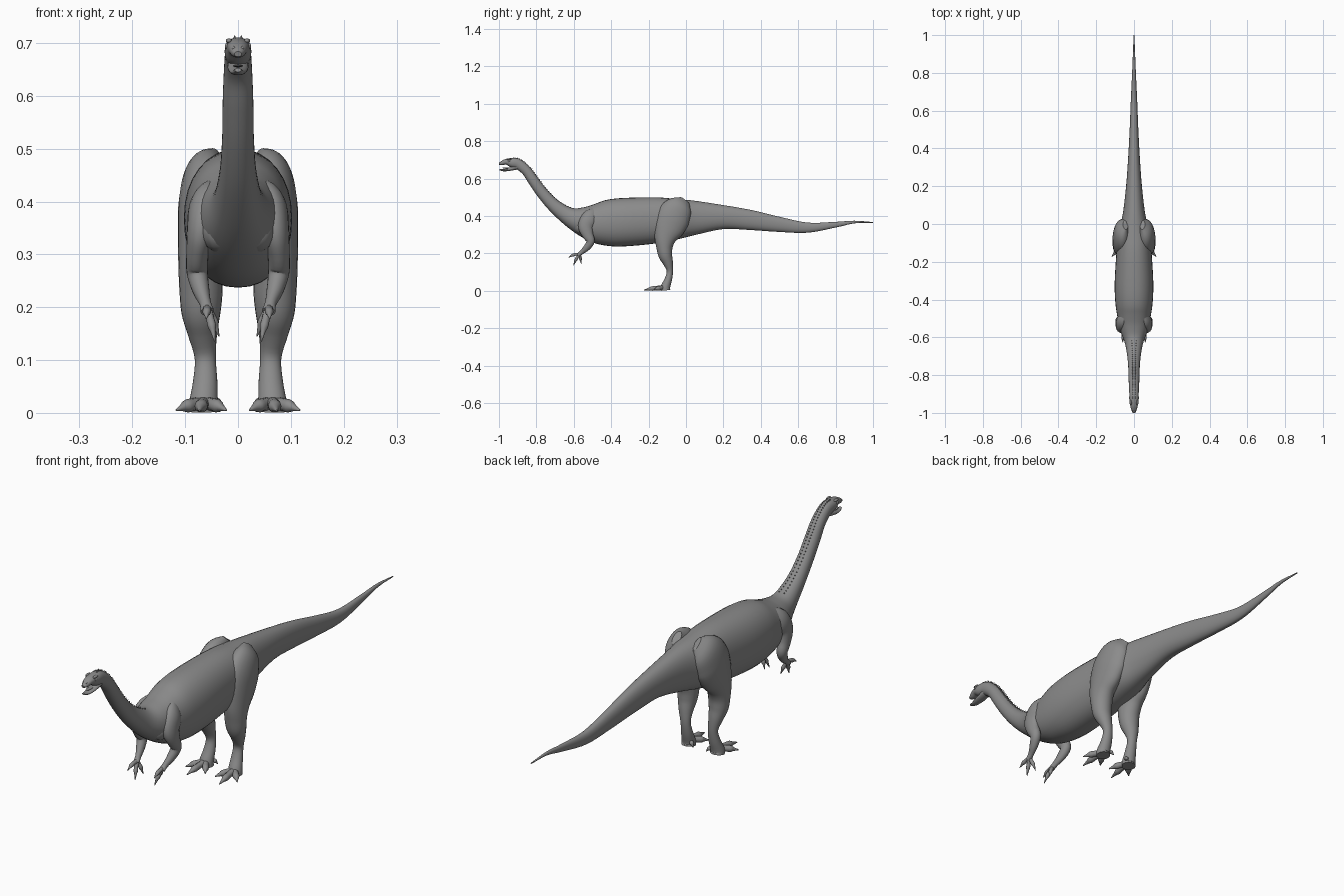
import bpy
import bmesh
import math
from mathutils import Vector, Matrix

cube = bpy.data.objects.get("Cube")
if cube:
    bpy.data.objects.remove(cube, do_unlink=True)

GREY = (0.26, 0.26, 0.26, 1.0)
hide = bpy.data.materials.new("hide_grey")
hide.use_nodes = True
hide.diffuse_color = GREY
bsdf = hide.node_tree.nodes["Principled BSDF"]
bsdf.inputs["Base Color"].default_value = GREY
bsdf.inputs["Roughness"].default_value = 0.7


def finish(name, bm):
    bmesh.ops.recalc_face_normals(bm, faces=bm.faces)
    for face in bm.faces:
        face.smooth = len(face.verts) <= 4
    mesh = bpy.data.meshes.new(name)
    bm.to_mesh(mesh)
    bm.free()
    mesh.materials.append(hide)
    obj = bpy.data.objects.new(name, mesh)
    bpy.context.collection.objects.link(obj)
    return obj


def spline(stations, steps):
    """Smooth interpolation through stations of any dimension."""
    pts = [Vector(s) for s in stations]
    pts = [2 * pts[0] - pts[1]] + pts + [2 * pts[-1] - pts[-2]]
    out = []
    for a, b, c, d in zip(pts, pts[1:], pts[2:], pts[3:]):
        for i in range(steps):
            t = i / steps
            out.append(0.5 * (2 * b + (c - a) * t
                              + (2 * a - 5 * b + 4 * c - d) * t ** 2
                              + (3 * b - a - 3 * c + d) * t ** 3))
    out.append(pts[-2])
    return out


def frames(stations, steps):
    """Centre, sideways axis, upward axis and two radii along a path."""
    rows = spline(stations, steps)
    centres = [Vector(r[:3]) for r in rows]
    result = []
    for i, r in enumerate(rows):
        ahead = centres[min(i + 1, len(rows) - 1)] - centres[max(i - 1, 0)]
        ahead.normalize()
        side = Vector((1, 0, 0))
        side = (side - ahead * side.dot(ahead)).normalized()
        up = side.cross(ahead)
        result.append((centres[i], side, up, max(r[3], 0.001), max(r[4], 0.001)))
    return result


def tube(name, stations, sides=20, steps=4, power=1.0):
    """Loft of oval rings; stations are (x, y, z, half width, half depth)."""
    bm = bmesh.new()
    rings = []
    for centre, side, up, w, h in frames(stations, steps):
        ring = []
        for k in range(sides):
            a = math.tau * k / sides
            c, s = math.cos(a), math.sin(a)
            u = math.copysign(abs(c) ** power, c) * w
            v = math.copysign(abs(s) ** power, s) * h
            ring.append(bm.verts.new(centre + side * u + up * v))
        rings.append(ring)
    for r0, r1 in zip(rings, rings[1:]):
        for k in range(sides):
            n = (k + 1) % sides
            bm.faces.new((r0[k], r0[n], r1[n], r1[k]))
    bm.faces.new(rings[0])
    bm.faces.new(rings[-1])
    return finish(name, bm)


def digit(name, base, tip, radius, lift):
    """Tapering toe or finger that arches and ends in a claw."""
    base, tip = Vector(base), Vector(tip)
    rows = []
    for t, size in ((0, 1), (0.35, 0.85), (0.6, 0.9), (0.75, 0.55), (1, 0.12)):
        p = base.lerp(tip, t)
        p.z += lift * math.sin(math.pi * t)
        rows.append((*p, radius * size, radius * size))
    tube(name, rows, sides=10, steps=3)


def ball(name, centre, size):
    bm = bmesh.new()
    bmesh.ops.create_uvsphere(
        bm, u_segments=12, v_segments=8, radius=1,
        matrix=Matrix.LocRotScale(Vector(centre), None, Vector(size)))
    finish(name, bm)


# Tail, torso, neck and upper head: (y, z, half width, half height)
profile = [
    (1.0, .366, .002, .002), (.9, .368, .006, .007), (.8, .354, .01, .015),
    (.65, .338, .017, .027), (.5, .355, .023, .04), (.35, .378, .031, .053),
    (.2, .394, .042, .064), (.05, .391, .06, .091), (-.05, .384, .085, .108),
    (-.15, .378, .093, .122), (-.3, .369, .102, .129), (-.4, .364, .1, .126),
    (-.48, .362, .09, .108), (-.56, .374, .073, .076), (-.63, .4, .048, .049),
    (-.705, .455, .035, .036), (-.767, .522, .03, .031),
    (-.815, .588, .029, .029), (-.853, .642, .027, .027),
    (-.896, .677, .025, .028), (-.93, .685, .025, .026),
    (-.96, .69, .02, .016), (-.985, .683, .014, .011), (-1.0, .679, .007, .005),
]
spine = [(0, *row) for row in profile]
tube("body", spine, sides=32, steps=5, power=0.92)

# Lower jaw, hanging open
tube("lower_jaw", [(0, -.9, .662, .02, .013), (0, -.94, .651, .019, .009),
                   (0, -.975, .645, .013, .006), (0, -.998, .649, .006, .004)])
ball("tongue", (0, -.958, .657), (.009, .025, .003))

# Two rows of small scutes down the back of the neck
bm = bmesh.new()
for centre, side, up, w, h in frames(spine, 6):
    if -.93 < centre.y < -.64:
        out = up if up.z > 0 else -up
        for s in (-1, 1):
            spot = centre + out * h * 0.95 + side * s * w * 0.25
            turn = out.to_track_quat('Z', 'Y')
            bmesh.ops.create_cone(
                bm, segments=6, radius1=.004, radius2=.001, depth=.01,
                cap_ends=True, matrix=Matrix.LocRotScale(spot, turn, None))
finish("neck_scutes", bm)

# Limbs and facial details: (x, y, z, half width, half depth)
leg = [
    (.045, -.005, .482, .014, .03), (.058, -.03, .45, .04, .07),
    (.064, -.065, .4, .048, .09), (.07, -.09, .34, .044, .083),
    (.072, -.11, .285, .041, .06), (.07, -.115, .235, .041, .044),
    (.07, -.11, .19, .037, .037), (.067, -.096, .15, .028, .027),
    (.062, -.086, .105, .02, .017), (.062, -.095, .06, .023, .02),
    (.065, -.11, .02, .027, .025), (.065, -.11, .003, .028, .026),
]
arm = [
    (.045, -.47, .42, .015, .03), (.06, -.51, .39, .031, .046),
    (.07, -.535, .345, .027, .042), (.077, -.525, .3, .021, .03),
    (.077, -.51, .265, .02, .022), (.07, -.53, .232, .016, .018),
    (.062, -.556, .208, .011, .012), (.058, -.575, .192, .013, .009),
]
toes = {"outer": (.117, -.172, .005), "middle": (.073, -.225, .004),
        "inner": (.022, -.18, .005)}
fingers = {"outer": (.06, -.628, .178), "middle": (.044, -.602, .135),
           "inner": (.036, -.56, .145)}


def mirrored(rows, s):
    return [(s * r[0], *r[1:]) for r in rows]


for s, label in ((1, "left"), (-1, "right")):
    tube(label + "_hind_leg", mirrored(leg, s), sides=24)
    tube(label + "_arm", mirrored(arm, s))
    for which, tip in toes.items():
        digit(f"{label}_{which}_toe", (s * .065, -.115, .018),
              (s * tip[0], *tip[1:]), .014, .003)
    digit(label + "_rear_toe", (s * .05, -.1, .025),
          (s * .03, -.088, .008), .009, .004)
    for which, tip in fingers.items():
        digit(f"{label}_{which}_finger", (s * .058, -.57, .196),
              (s * tip[0], *tip[1:]), .009, .006)
    ball(label + "_eye", (s * .021, -.946, .694), (.004, .007, .006))
    ball(label + "_brow", (s * .017, -.945, .704), (.006, .014, .005))
    ball(label + "_nostril", (s * .008, -.984, .69), (.004, .007, .004))
    ball(label + "_hip_crest", (s * .05, -.03, .462), (.024, .05, .022))
    ball(label + "_chest_muscle", (s * .035, -.555, .345), (.036, .045, .042))
